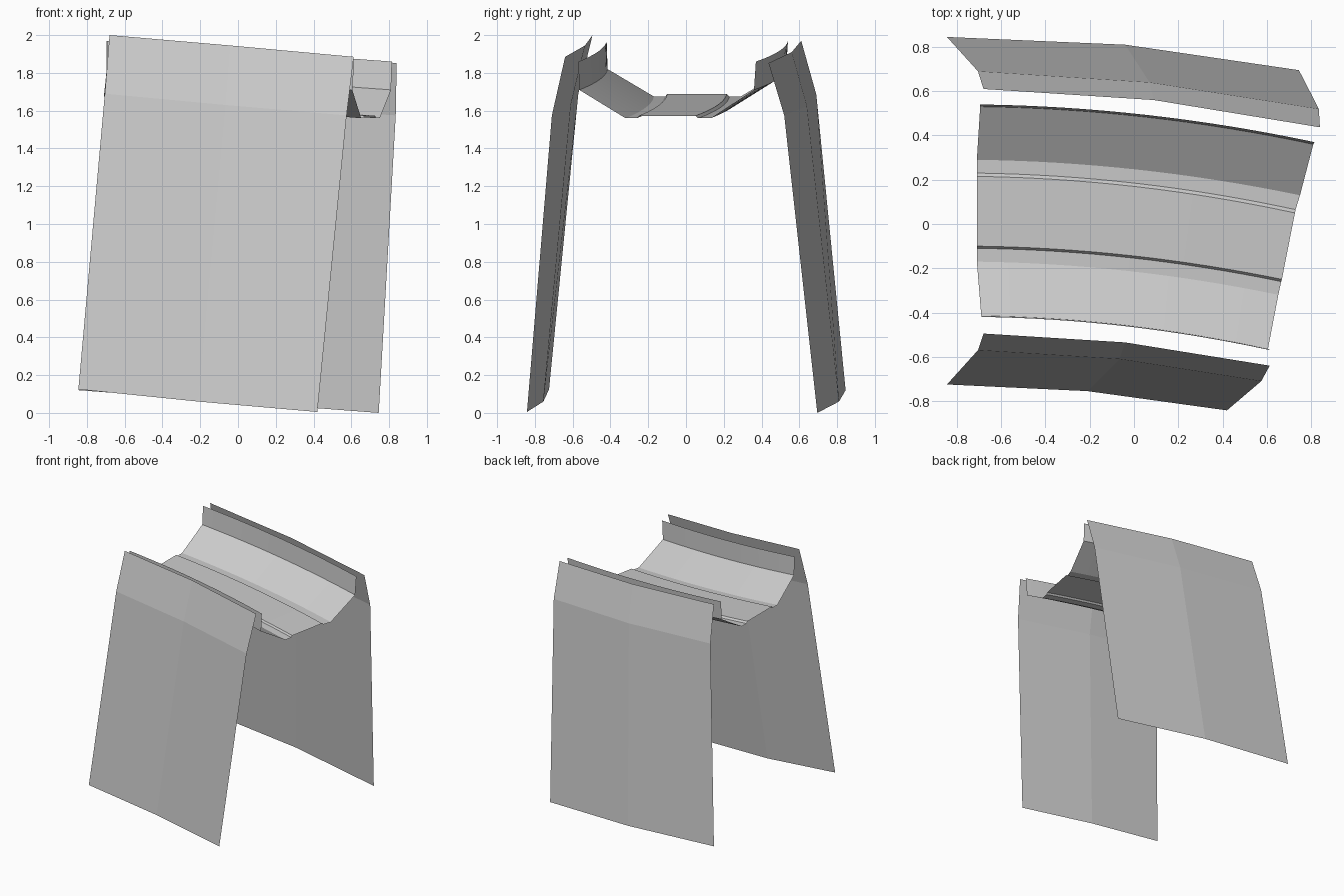
import bpy, bmesh, math
from mathutils import Vector

if "Cube" in bpy.data.objects:
    bpy.data.objects.remove(bpy.data.objects["Cube"])


def sheet(name, rows, smooth=False):
    """Skin a grid of points (rows of equal length) as an open sheet."""
    bm = bmesh.new()
    grid = [[bm.verts.new(p) for p in row] for row in rows]
    for a, b in zip(grid, grid[1:]):
        for i in range(len(a) - 1):
            bm.faces.new((a[i], a[i + 1], b[i + 1], b[i]))
    bmesh.ops.recalc_face_normals(bm, faces=bm.faces[:])
    # Face the sheet upward
    if sum(f.normal.z * f.calc_area() for f in bm.faces) < 0:
        bmesh.ops.reverse_faces(bm, faces=bm.faces[:])
    mesh = bpy.data.meshes.new(name)
    bm.to_mesh(mesh)
    bm.free()
    obj = bpy.data.objects.new(name, mesh)
    bpy.context.collection.objects.link(obj)
    if smooth:
        bpy.ops.object.select_all(action='DESELECT')
        obj.select_set(True)
        bpy.context.view_layer.objects.active = obj
        bpy.ops.object.shade_smooth_by_angle(angle=math.radians(12))
    return obj


# Folded side walls: top edge, crease, bottom edge
sheet("front_wall", [
    [(-0.68, -0.495, 2.0), (-0.04, -0.535, 1.945), (0.613, -0.64, 1.885)],
    [(-0.705, -0.57, 1.69), (-0.065, -0.61, 1.63), (0.575, -0.71, 1.575)],
    [(-0.845, -0.725, 0.125), (-0.21, -0.755, 0.06), (0.42, -0.842, 0.005)],
])
sheet("back_wall", [
    [(-0.68, 0.61, 1.97), (0.09, 0.56, 1.91), (0.84, 0.437, 1.852)],
    [(-0.705, 0.69, 1.685), (0.07, 0.64, 1.625), (0.835, 0.52, 1.575)],
    [(-0.845, 0.845, 0.12), (-0.04, 0.81, 0.06), (0.745, 0.695, 0.0)],
])

# Trough cross-sections at both ends, back lip to front lip
left = [(-0.695, 0.54, 1.97), (-0.695, 0.53, 1.82), (-0.71, 0.29, 1.675),
        (-0.71, 0.23, 1.675), (-0.71, 0.215, 1.688), (-0.71, -0.10, 1.688),
        (-0.71, -0.11, 1.675), (-0.71, -0.17, 1.675), (-0.69, -0.415, 1.82),
        (-0.69, -0.42, 1.97)]
right = [(0.815, 0.37, 1.86), (0.81, 0.36, 1.71), (0.75, 0.13, 1.56),
         (0.73, 0.065, 1.56), (0.727, 0.05, 1.573), (0.668, -0.25, 1.573),
         (0.665, -0.26, 1.56), (0.652, -0.32, 1.56), (0.605, -0.565, 1.71),
         (0.615, -0.57, 1.86)]

# Curved trough: y bends quadratically along the length
steps = 16
rows = []
for s in range(steps + 1):
    t = s / steps
    row = []
    for a, b in zip(left, right):
        p = Vector(a).lerp(Vector(b), t)
        p.y = a[1] + (b[1] - a[1]) * (0.12 * t + 0.88 * t * t)
        row.append(p)
    rows.append(row)
sheet("center_trough", rows, smooth=True)
